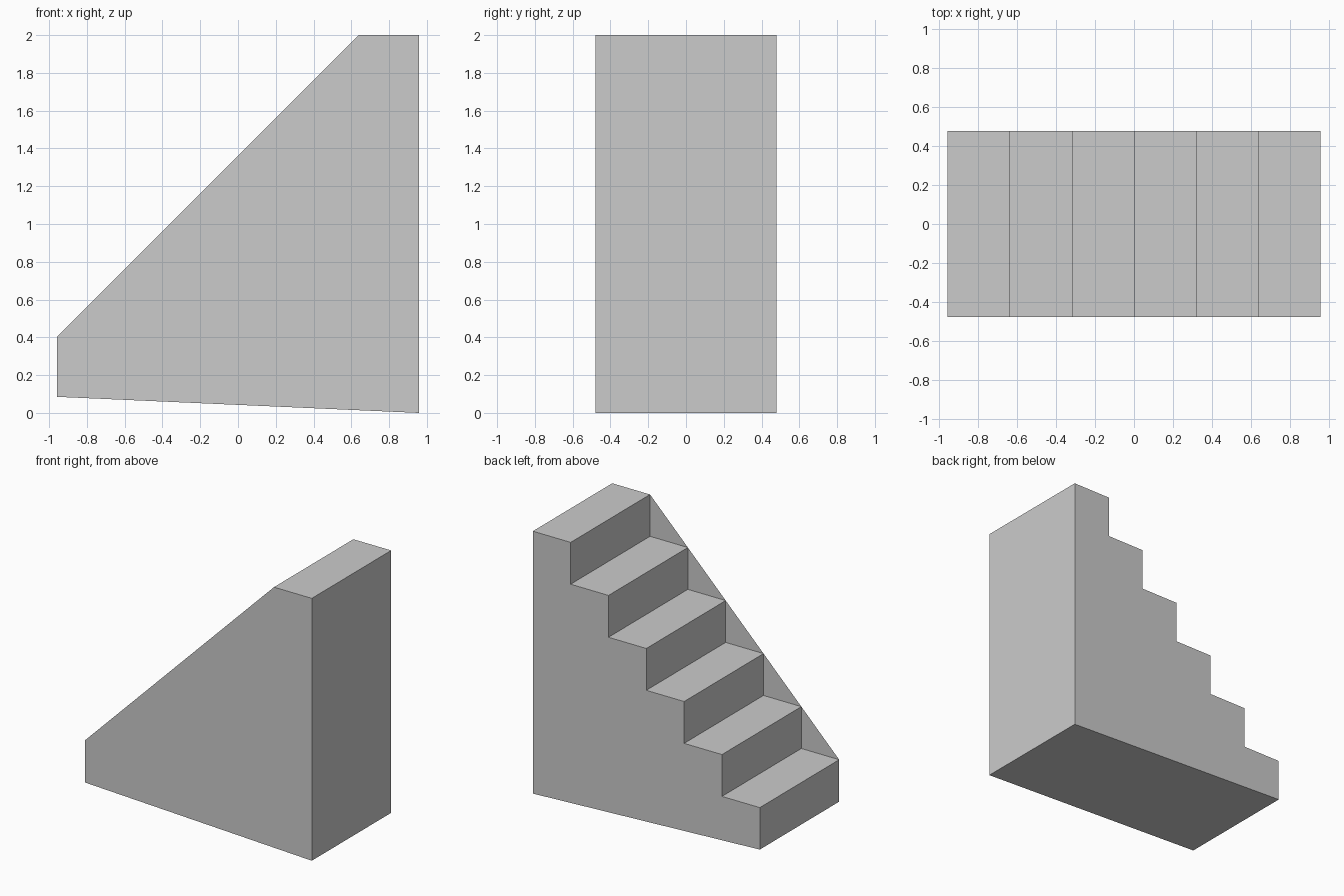
import bpy
import bmesh

if "Cube" in bpy.data.objects:
    bpy.data.objects.remove(bpy.data.objects["Cube"])

STEPS = 6
HALF_LENGTH = 0.957
HALF_WIDTH = 0.478
TREAD = 2 * HALF_LENGTH / STEPS
TOP = 2.0

# Stair profile in x/z: sloping base, tall end, then steps down to the low end
profile = [(-HALF_LENGTH, 0.085), (HALF_LENGTH, 0.0), (HALF_LENGTH, TOP)]
noses = []
for i in range(STEPS):
    x = HALF_LENGTH - (i + 1) * TREAD
    z = TOP - i * TREAD
    noses.append(len(profile))
    profile.append((x, z))
    if i < STEPS - 1:
        profile.append((x, z - TREAD))

bm = bmesh.new()
front = [bm.verts.new((x, -HALF_WIDTH, z)) for x, z in profile]
back = [bm.verts.new((x, HALF_WIDTH, z)) for x, z in profile]

# Treads, risers, tall end and base
n = len(profile)
for i in range(n):
    j = (i + 1) % n
    bm.faces.new((front[i], back[i], back[j], front[j]))

# Stepped back side
bm.faces.new(back[::-1])

# Flat front side panel, running straight from step nose to step nose
bm.faces.new([front[i] for i in [0, 1, 2] + noses])

mesh = bpy.data.meshes.new("staircase")
bm.to_mesh(mesh)
bm.free()
staircase = bpy.data.objects.new("staircase", mesh)
bpy.context.collection.objects.link(staircase)
